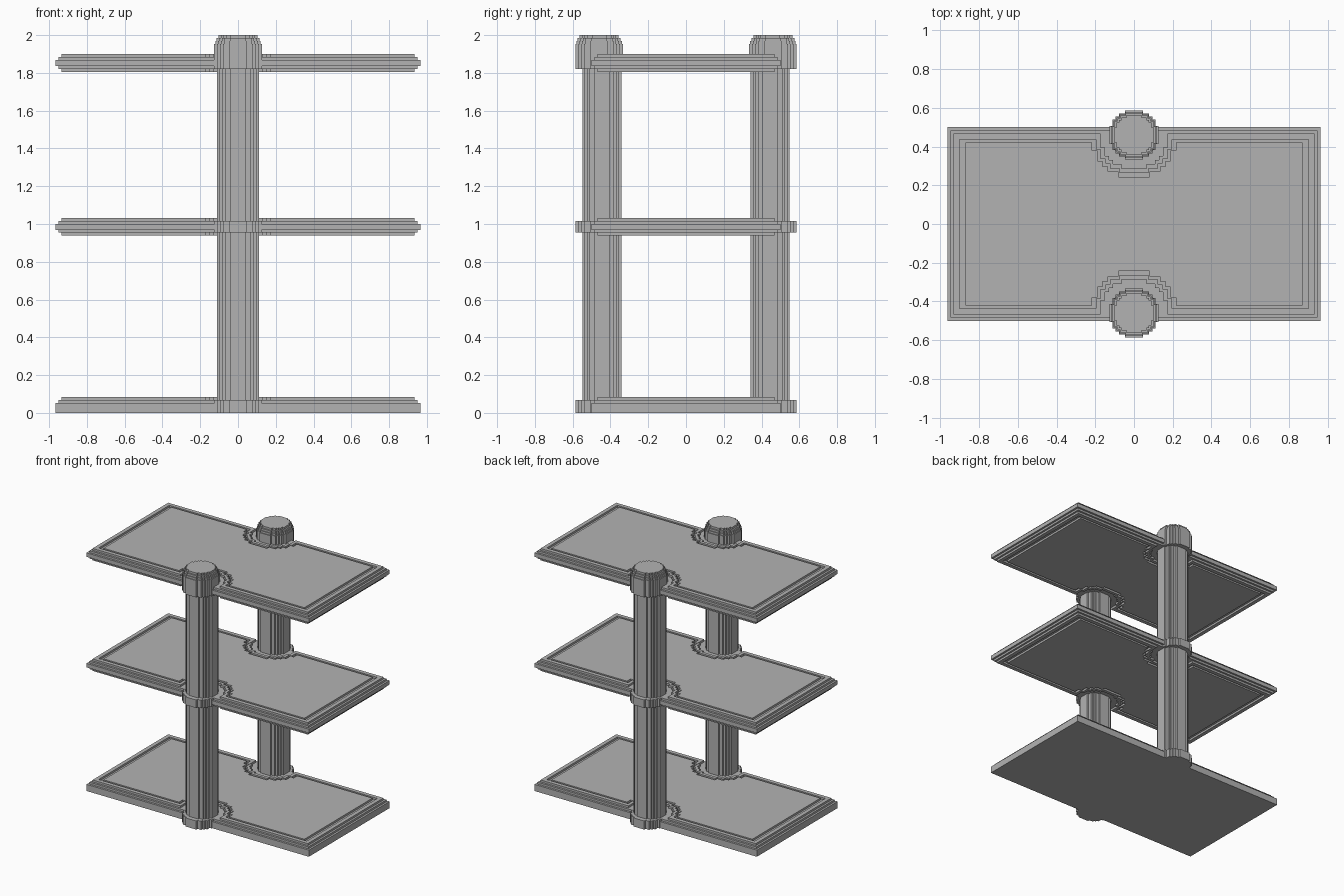
import bpy
import bmesh

if "Cube" in bpy.data.objects:
    bpy.data.objects.remove(bpy.data.objects["Cube"], do_unlink=True)

grey = bpy.data.materials.new("plain_grey")
grey.use_nodes = True
grey.diffuse_color = (0.45, 0.45, 0.45, 1)
grey.node_tree.nodes["Principled BSDF"].inputs["Base Color"].default_value = (0.45, 0.45, 0.45, 1)

V = 1 / 64          # size of one step
POST_Y = 0.46

# One quarter of a stepped circle with a radius of eight units
STEPS = [(8, 3), (7, 3), (7, 5), (6, 5), (6, 6), (5, 6), (5, 7), (3, 7), (3, 8)]
QUARTER = [(x / 8, y / 8) for x, y in STEPS]
HALF = QUARTER + [(-x, y) for x, y in reversed(QUARTER)]


def stepped_circle(r, cy=0.0):
    ring = HALF + [(-x, -y) for x, y in HALF]
    return [(x * r, cy + y * r) for x, y in ring]


def bitten_rect(inset, r):
    """Rectangle with a stepped round bite at the middle of both long sides."""
    hx, hy = 0.965 - inset[0] * V, 0.5 - inset[1] * V
    bite = [(r, hy)] + [(x * r, min(hy, POST_Y - y * r)) for x, y in HALF] + [(-r, hy)]
    side = [(hx, hy)] + bite + [(-hx, hy)]
    return side + [(-x, -y) for x, y in side]


def loft(name, loops):
    """Closed shell through a list of (outline, height)."""
    bm = bmesh.new()
    rings = [[bm.verts.new((x, y, z)) for x, y in pts] for pts, z in loops]
    n = len(rings[0])
    for a, b in zip(rings, rings[1:]):
        for i in range(n):
            j = (i + 1) % n
            bm.faces.new((a[i], a[j], b[j], b[i]))
    bm.faces.new(rings[0][::-1])
    bm.faces.new(rings[-1])
    bmesh.ops.remove_doubles(bm, verts=bm.verts, dist=1e-5)
    bmesh.ops.recalc_face_normals(bm, faces=bm.faces)
    mesh = bpy.data.meshes.new(name)
    bm.to_mesh(mesh)
    bm.free()
    mesh.materials.append(grey)
    obj = bpy.data.objects.new(name, mesh)
    bpy.context.collection.objects.link(obj)
    return obj


# Shelf outlines from the outer edge to the panel
EDGE = bitten_rect((0, 0), 0.09)
LIP = bitten_rect((1, 1), 0.09)
RIM = bitten_rect((2, 2), 0.172)
GROOVE_OUT = bitten_rect((4, 4), 0.197)
GROOVE_IN = bitten_rect((6, 5), 0.217)


def shelf_half(z, s):
    """Stepped edge, rim and grooved panel, from the middle outwards."""
    h1, h2, h3 = z + s * V, z + s * 2 * V, z + s * 3 * V
    return [(EDGE, h1), (LIP, h1), (LIP, h2), (RIM, h2), (RIM, h3),
            (GROOVE_OUT, h3), (GROOVE_OUT, h2), (GROOVE_IN, h2), (GROOVE_IN, h3)]


MIDDLE_Z, TOP_Z, BASE_Z = 0.985, 1.852, 0.036
loft("bottom_shelf", [(EDGE, 0)] + shelf_half(BASE_Z, 1))
for name, z in (("middle_shelf", MIDDLE_Z), ("top_shelf", TOP_Z)):
    loft(name, shelf_half(z, -1)[::-1] + shelf_half(z, 1))

# Posts with collars and stepped caps
for name, s in (("front", -1), ("back", 1)):
    cy = s * POST_Y
    shaft = [(x, s * 0.445 + y * 0.93) for x, y in stepped_circle(0.112)]
    loft(name + "_post", [(shaft, 0), (shaft, 1.9)])
    collar = stepped_circle(0.125, cy)
    for part, lo, hi in (("bottom_collar", 0, BASE_Z + 2 * V),
                         ("middle_collar", MIDDLE_Z - 2 * V, MIDDLE_Z + 2 * V)):
        loft(name + "_" + part, [(collar, lo), (collar, hi)])
    cap, z = [], TOP_Z - 2 * V
    for r, top in ((0.126, 2 - 3 * V), (0.12, 2 - 2 * V), (0.114, 2 - V), (0.103, 2)):
        ring = stepped_circle(r, cy)
        cap += [(ring, z), (ring, top)]
        z = top
    loft(name + "_cap", cap)
